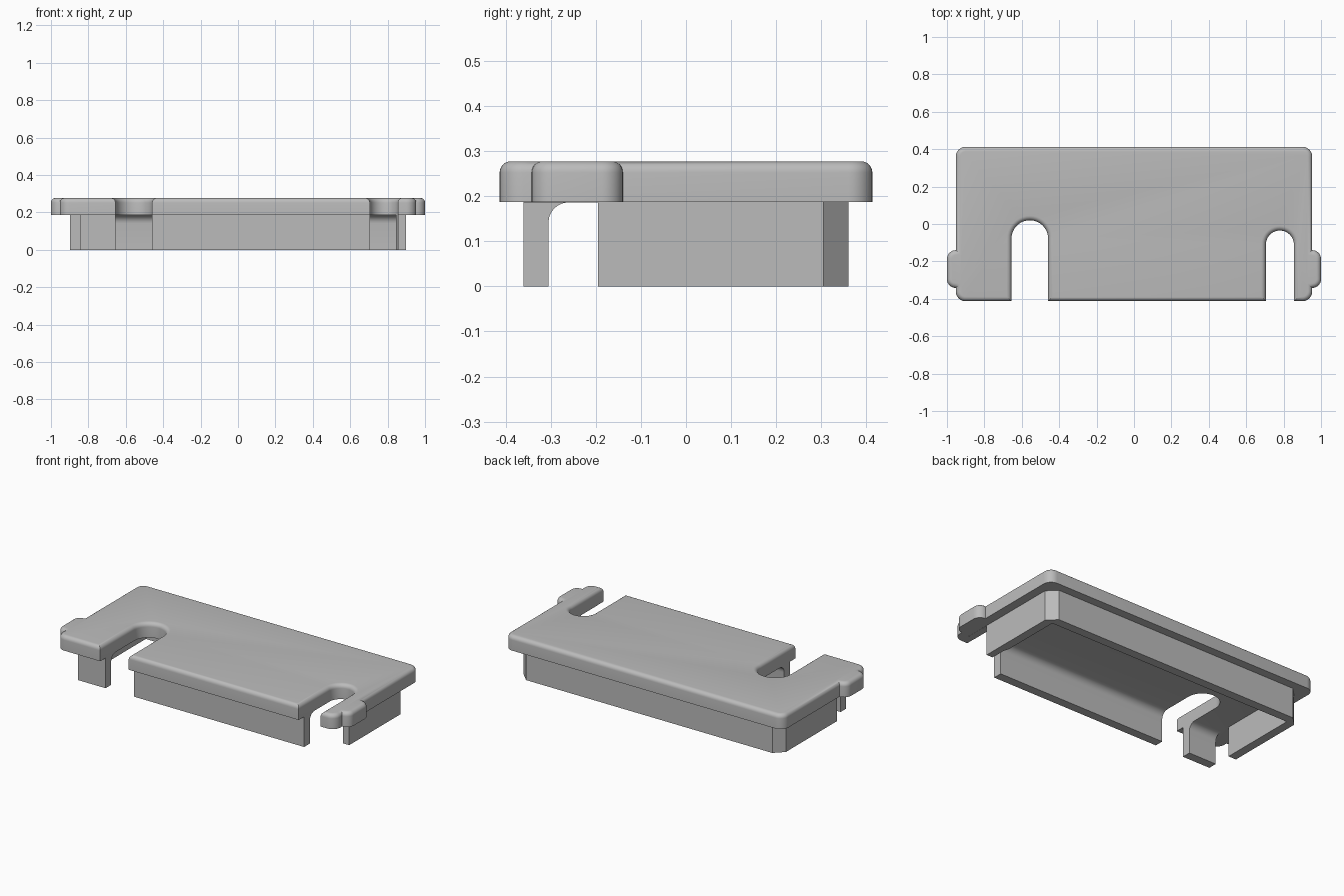
import bpy, bmesh
from math import sin, cos, radians

cube = bpy.data.objects.get("Cube")
if cube:
    bpy.data.objects.remove(cube, do_unlink=True)

grey = bpy.data.materials.new("mid_grey")
grey.use_nodes = True
COLOR = (0.5, 0.5, 0.5, 1)
grey.diffuse_color = COLOR
grey.node_tree.nodes["Principled BSDF"].inputs["Base Color"].default_value = COLOR

PLATE_Z, TOP_Z = 0.187, 0.277
HX, HY, R = 0.953, 0.413, 0.053      # plate half size and corner radius
WALL_X, WALL_Y, CHAMFER = 0.898, 0.36, 0.055
IN_X, IN_Y = 0.845, 0.305            # cavity half size
GAP_Y = -0.195
SLOTS = [(-0.557, -0.078, 0.098), (0.78, -0.11, 0.075)]  # x, arc centre y, radius


def arc(cx, cy, r, a0, a1, n=8):
    angles = [radians(a0 + (a1 - a0) * i / n) for i in range(n + 1)]
    return [(cx + r * cos(a), cy + r * sin(a)) for a in angles]


def slot_path(x, y, r, front):
    return [(x - r, front)] + arc(x, y, r, 180, 0, 20) + [(x + r, front)]


def prism(name, outline, z0, z1, bevel=0, pick=None):
    """Extrude an outline; round the top edges chosen by pick."""
    bm = bmesh.new()
    base = bm.faces.new([bm.verts.new((x, y, z0)) for x, y in outline])
    ext = bmesh.ops.extrude_face_region(bm, geom=[base])["geom"]
    for v in ext:
        if isinstance(v, bmesh.types.BMVert):
            v.co.z = z1
    bmesh.ops.recalc_face_normals(bm, faces=bm.faces)
    if bevel:
        edges = [e for e in bm.edges if all(v.co.z > z1 - 1e-5 for v in e.verts)
                 and (pick is None or pick(e))]
        bmesh.ops.bevel(bm, geom=edges, offset=bevel, segments=6, profile=0.5,
                        affect='EDGES', clamp_overlap=False)
    mesh = bpy.data.meshes.new(name)
    bm.to_mesh(mesh)
    bm.free()
    mesh.materials.append(grey)
    obj = bpy.data.objects.new(name, mesh)
    bpy.context.collection.objects.link(obj)
    return obj


def rect(x0, x1, y0, y1):
    return [(x0, y0), (x1, y0), (x1, y1), (x0, y1)]


def activate(obj):
    bpy.ops.object.select_all(action='DESELECT')
    obj.select_set(True)
    bpy.context.view_layer.objects.active = obj


def cut(obj, cutter):
    mod = obj.modifiers.new("cut", 'BOOLEAN')
    mod.operation, mod.solver, mod.object = 'DIFFERENCE', 'EXACT', cutter
    activate(obj)
    bpy.ops.object.modifier_apply(modifier=mod.name)
    bpy.data.objects.remove(cutter, do_unlink=True)


# Top plate: rounded corners, a grip tab on each side, two cable slots
side = arc(HX - R, R - HY, R, -90, 0)
side += arc(HX, -0.295, 0.047, -90, 0) + arc(HX, -0.187, 0.047, 0, 90)
side += arc(HX - R, HY - R, R, 0, 90)
outline = slot_path(*SLOTS[0], -HY) + slot_path(*SLOTS[1], -HY)
outline += side + [(-x, y) for x, y in reversed(side)]
plate = prism("top_plate", outline, PLATE_Z, TOP_Z, bevel=0.025)

# Skirt: wall ring with chamfered back corners
skirt = prism("skirt_wall", [
    (-WALL_X, -WALL_Y), (WALL_X, -WALL_Y),
    (WALL_X, WALL_Y - CHAMFER), (WALL_X - CHAMFER, WALL_Y),
    (CHAMFER - WALL_X, WALL_Y), (-WALL_X, WALL_Y - CHAMFER)], 0, 0.2)

# Cavity, filleted along the front and back walls
under = PLATE_Z - 0.001
cut(skirt, prism("cavity_cutter", rect(-IN_X, IN_X, -IN_Y, IN_Y), -0.1, under, 0.045,
                 lambda e: abs(e.verts[0].co.y - e.verts[1].co.y) < 1e-5))

# Cable slots, then the open front corners
for s in SLOTS:
    cut(skirt, prism("slot_cutter", slot_path(*s, -0.5), -0.1, 0.4))
for x0, x1 in ((-1, -IN_X), (SLOTS[1][0], 1)):
    cut(skirt, prism("corner_cutter", rect(x0, x1, -0.5, GAP_Y), -0.1, under))

for obj in (plate, skirt):
    activate(obj)
    bpy.ops.object.shade_smooth_by_angle(angle=radians(30))
